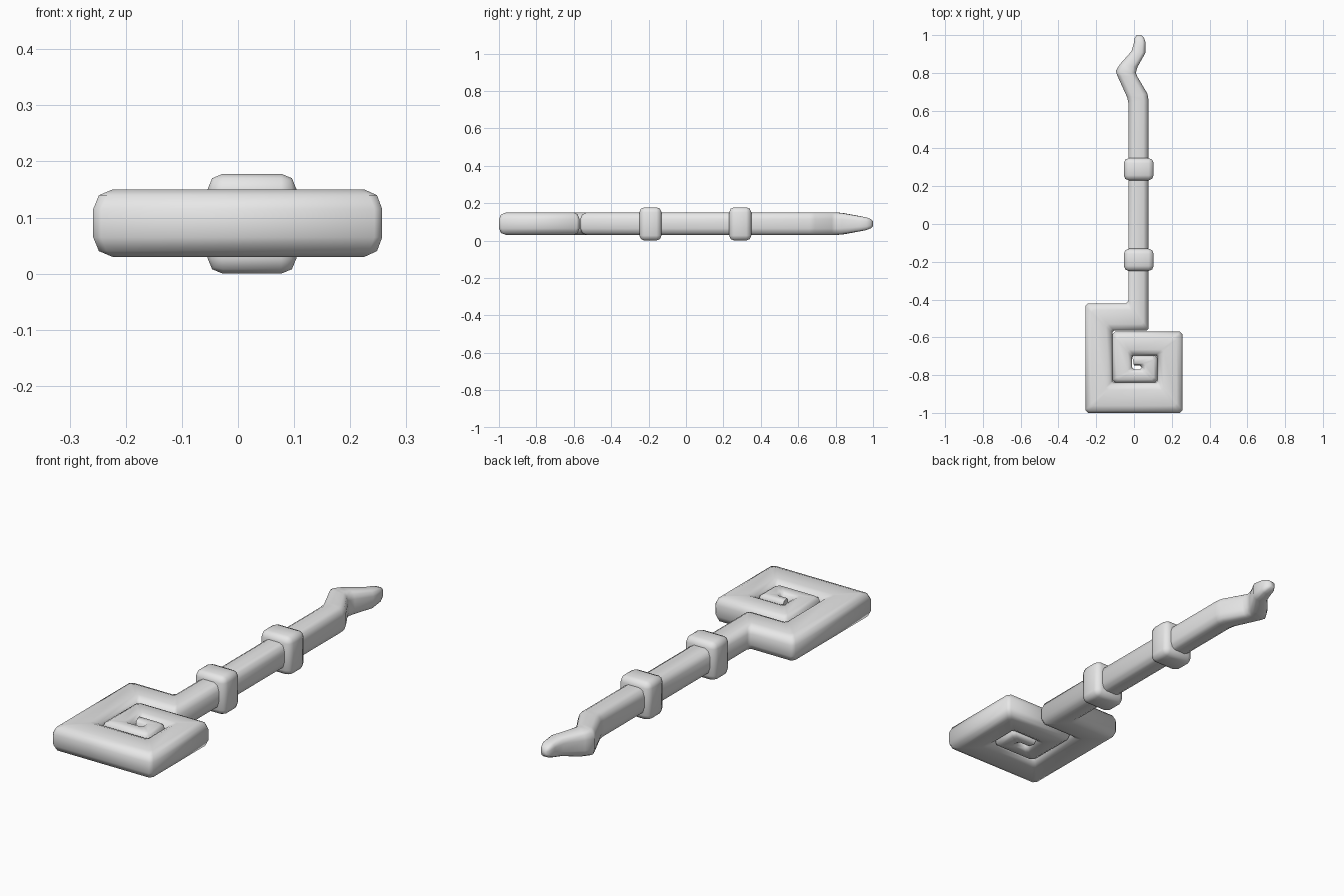
import bpy
import bmesh
from mathutils import Vector

cube = bpy.data.objects.get("Cube")
if cube:
    bpy.data.objects.remove(cube, do_unlink=True)

grey = bpy.data.materials.new("plain grey")
grey.use_nodes = True
grey.diffuse_color = (0.8, 0.8, 0.8, 1)
grey.node_tree.nodes["Principled BSDF"].inputs["Base Color"].default_value = (0.8, 0.8, 0.8, 1)

MID_Z = 0.09
HALF_Z = 0.06

# Rounded rectangle section: position across the bar, height factor
corner = [(0, 0.42), (0.07, 0.83), (0.24, 1)]
upper = corner + [(1 - t, z) for t, z in reversed(corner)]
SECTION = upper + [(t, -z) for t, z in reversed(upper)]


def finish(name, bm):
    bmesh.ops.recalc_face_normals(bm, faces=bm.faces)
    mesh = bpy.data.meshes.new(name)
    bm.to_mesh(mesh)
    bm.free()
    mesh.materials.append(grey)
    obj = bpy.data.objects.new(name, mesh)
    bpy.context.collection.objects.link(obj)
    bpy.ops.object.select_all(action="DESELECT")
    obj.select_set(True)
    bpy.context.view_layer.objects.active = obj
    bpy.ops.object.shade_smooth_by_angle(angle=0.9)
    return obj


def sweep(name, stations):
    """Skin the section through (side a, side b, half height) stations."""
    bm = bmesh.new()
    rings = []
    for a, b, h in stations:
        ring = []
        for t, z in SECTION:
            p = a.lerp(b, t)
            ring.append(bm.verts.new((p.x, p.y, MID_Z + z * h)))
        rings.append(ring)
    n = len(SECTION)
    for r, s in zip(rings, rings[1:]):
        for i in range(n):
            j = (i + 1) % n
            bm.faces.new((r[i], r[j], s[j], s[i]))
    bm.faces.new(rings[0])
    bm.faces.new(rings[-1])
    return finish(name, bm)


def soften(p, q, amount):
    return p + (q - p).normalized() * amount


# Crooked tip and straight shaft: left x, left y, right x, right y, half height
tip = [
    (0.015, 1.0, 0.037, 1.0, 0.012),
    (0.004, 0.985, 0.052, 0.988, 0.025),
    (0.0, 0.96, 0.06, 0.965, 0.034),
    (-0.013, 0.915, 0.06, 0.905, 0.044),
    (-0.075, 0.845, 0.018, 0.83, 0.057),
    (-0.097, 0.81, 0.01, 0.80, HALF_Z),
    (-0.088, 0.785, 0.018, 0.78, HALF_Z),
    (-0.036, 0.67, 0.071, 0.69, HALF_Z),
    (-0.03, 0.64, 0.076, 0.66, HALF_Z),
]
stations = [(Vector((ax, ay)), Vector((bx, by)), h) for ax, ay, bx, by, h in tip]

# Square spiral head: paired mitre corners of the bar, ending at the middle
corners = [
    ((-0.03, -0.42), (0.076, -0.565)),
    ((-0.258, -0.42), (-0.115, -0.565)),
    ((-0.258, -1.0), (-0.115, -0.84)),
    ((0.257, -1.0), (0.125, -0.84)),
    ((0.257, -0.57), (0.125, -0.695)),
    ((-0.115, -0.57), (-0.01, -0.695)),
    ((-0.115, -0.84), (-0.01, -0.77)),
    ((0.125, -0.84), (0.04, -0.77)),
    ((0.125, -0.695), (0.04, -0.75)),
    ((-0.01, -0.695), (0.0, -0.75)),
]
pairs = [(Vector(a), Vector(b)) for a, b in corners]
prev = stations[-1]
for k, (a, b) in enumerate(pairs[:-1]):
    nxt = pairs[k + 1]
    for other in (prev, nxt):
        stations.append((soften(a, other[0], 0.014), soften(b, other[1], 0.01), HALF_Z))
    prev = (a, b)
stations.append((*pairs[-1], HALF_Z))
sweep("spiral_key_bar", stations)


# Two rounded collars around the shaft
def collar(name, y):
    bm = bmesh.new()
    bmesh.ops.create_cube(bm, size=1)
    bmesh.ops.scale(bm, vec=(0.158, 0.118, 0.178), verts=bm.verts)
    bmesh.ops.translate(bm, vec=(0.025, y, 0.089), verts=bm.verts)
    bmesh.ops.bevel(bm, geom=list(bm.edges), offset=0.027, segments=2,
                    profile=0.5, affect="EDGES")
    finish(name, bm)


collar("front_collar", -0.19)
collar("back_collar", 0.29)
